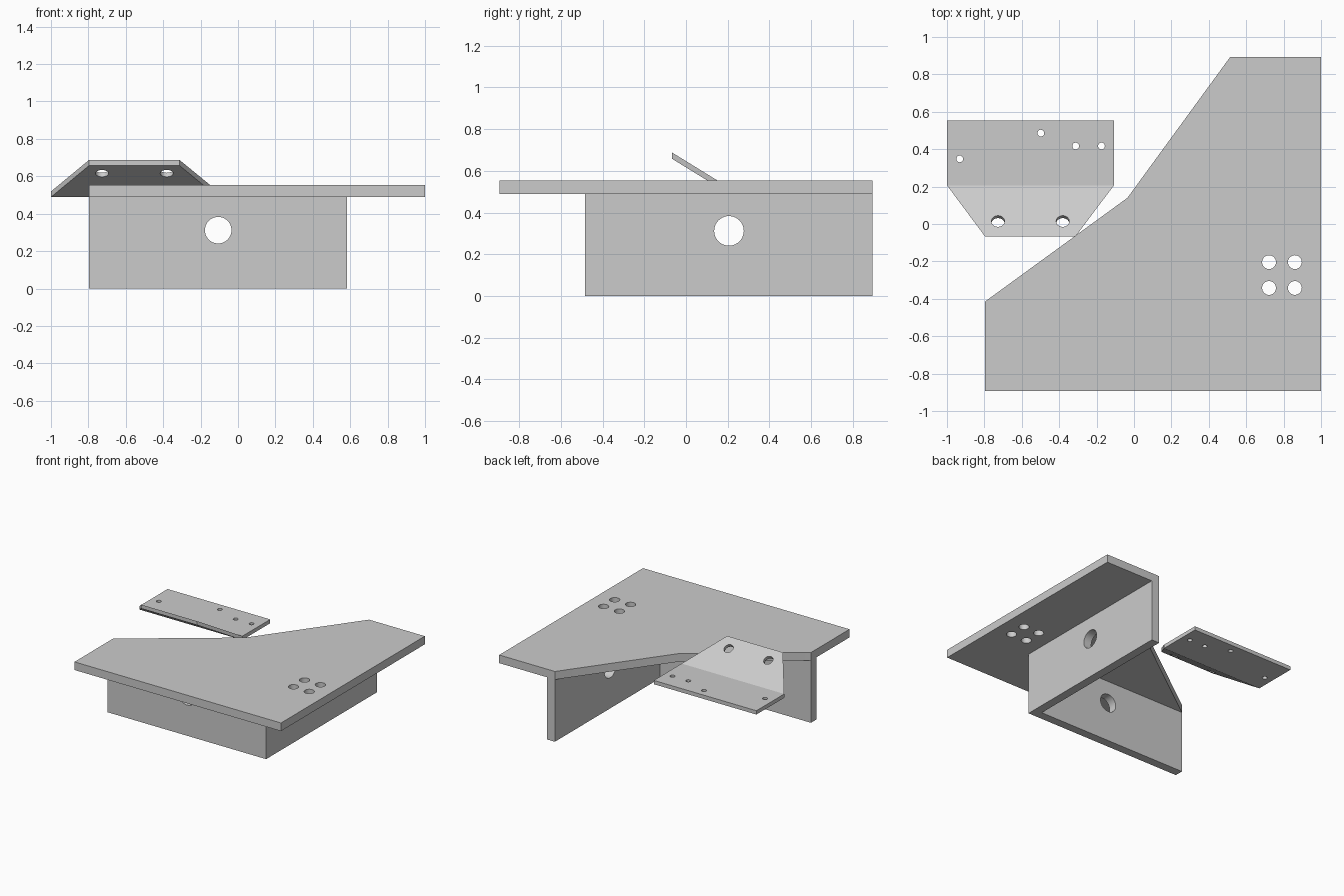
import bpy, bmesh
from mathutils import Vector, Matrix

if "Cube" in bpy.data.objects:
    bpy.data.objects.remove(bpy.data.objects["Cube"])

steel = bpy.data.materials.new("grey_steel")
steel.diffuse_color = (0.6, 0.6, 0.6, 1)
steel.use_nodes = True
steel.node_tree.nodes["Principled BSDF"].inputs["Base Color"].default_value = steel.diffuse_color


def to_object(bm, name):
    bmesh.ops.recalc_face_normals(bm, faces=bm.faces)
    me = bpy.data.meshes.new(name)
    bm.to_mesh(me)
    bm.free()
    me.materials.append(steel)
    ob = bpy.data.objects.new(name, me)
    bpy.context.collection.objects.link(ob)
    return ob


def extrude(name, outline, z0, z1):
    """Solid from an xy outline between two heights."""
    bm = bmesh.new()
    face = bm.faces.new([bm.verts.new((x, y, z0)) for x, y in outline])
    geom = bmesh.ops.extrude_face_region(bm, geom=[face])["geom"]
    verts = [g for g in geom if isinstance(g, bmesh.types.BMVert)]
    bmesh.ops.translate(bm, verts=verts, vec=(0, 0, z1 - z0))
    return to_object(bm, name)


def drill(ob, holes):
    """Cut round holes: each is (centre, axis, radius)."""
    bm = bmesh.new()
    for centre, axis, r in holes:
        turn = Vector(axis).to_track_quat('Z', 'Y').to_matrix().to_4x4()
        bmesh.ops.create_cone(bm, cap_ends=True, segments=40, radius1=r, radius2=r,
                              depth=0.16, matrix=Matrix.Translation(centre) @ turn)
    cutter = to_object(bm, "hole_cutter")
    cutter.hide_render = True
    mod = ob.modifiers.new("holes", 'BOOLEAN')
    mod.operation, mod.solver, mod.object = 'DIFFERENCE', 'EXACT', cutter
    bpy.ops.object.select_all(action='DESELECT')
    bpy.context.view_layer.objects.active = ob
    ob.select_set(True)
    bpy.ops.object.modifier_apply(modifier=mod.name)
    bpy.data.objects.remove(cutter)
    bpy.ops.object.shade_smooth_by_angle(angle=0.5)


Z = 0.489          # underside of the plates
B = 0.894          # half depth
UP = (0, 0, 1)

# Large gusset top plate with a group of four holes
plate = extrude("top_plate", [(-0.797, -B), (1, -B), (1, B), (0.515, B),
                              (-0.035, 0.14), (-0.797, -0.415)], Z, 0.553)
drill(plate, [((x, y, 0.52), UP, 0.037) for x in (0.722, 0.86) for y in (-0.342, -0.204)])

# L-shaped angle wall below the plate, one large hole in each leg
t = 0.068
angle = extrude("angle_wall", [(-0.797, -0.483), (0.583, -0.483), (0.583, B),
                               (0.583 - t, B), (0.583 - t, -0.483 + t),
                               (-0.797, -0.483 + t)], 0, Z)
drill(angle, [((-0.106, -0.449, 0.312), (0, 1, 0), 0.071),
              ((0.549, 0.206, 0.312), (1, 0, 0), 0.071)])

# Small bent bracket: flat strip plus a tapered, sloping flange
bm = bmesh.new()
rows = [(0.553, Z, -1, -0.107), (0.207, Z, -1, -0.107), (-0.066, Z + 0.168, -0.797, -0.312)]
h = 0.03
grid = [[bm.verts.new(p) for p in ((x0, y, z), (x1, y, z), (x1, y, z + h), (x0, y, z + h))]
        for y, z, x0, x1 in rows]
for a, b in zip(grid, grid[1:]):
    for i in range(4):
        j = (i + 1) % 4
        bm.faces.new((a[i], a[j], b[j], b[i]))
bm.faces.new(grid[0])
bm.faces.new(grid[-1])
bracket = to_object(bm, "bent_bracket")
slope_normal = (0, 0.168, 0.273)
drill(bracket, [((x, y, Z + 0.015), UP, 0.018) for x, y in
                ((-0.932, 0.348), (-0.498, 0.486), (-0.312, 0.417), (-0.174, 0.417))]
      + [((x, 0.009, 0.628), slope_normal, 0.035) for x in (-0.727, -0.381)])
